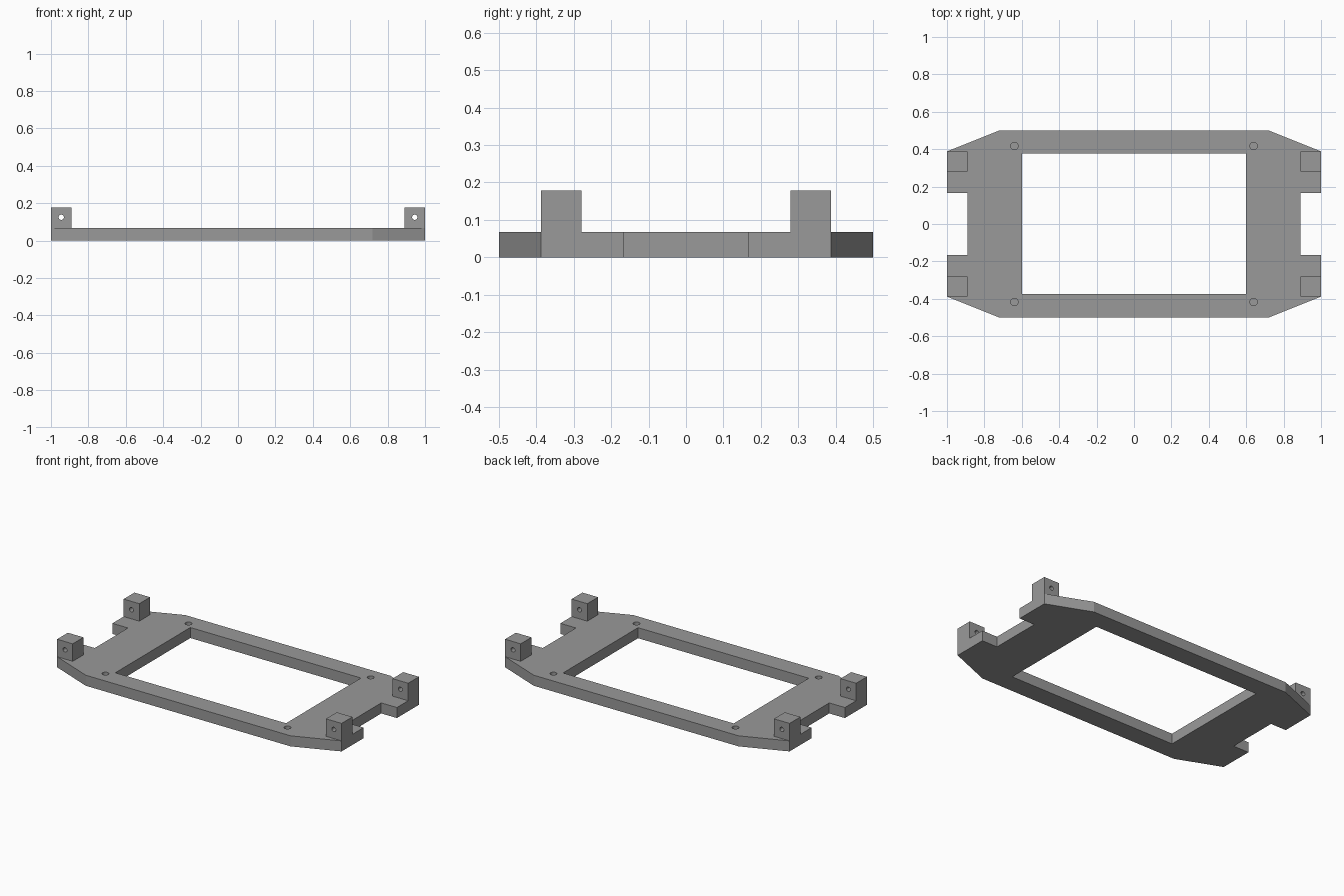
import bpy, bmesh, math
from mathutils import Matrix, Vector

cube = bpy.data.objects.get("Cube")
if cube:
    bpy.data.objects.remove(cube, do_unlink=True)

PLATE_H, POST_TOP = 0.067, 0.178

grey = bpy.data.materials.new("mid_grey")
grey.use_nodes = True
colour = (0.32, 0.32, 0.32, 1)
grey.diffuse_color = colour
grey.node_tree.nodes["Principled BSDF"].inputs["Base Color"].default_value = colour


def add_object(name, bm, helper=False):
    bmesh.ops.recalc_face_normals(bm, faces=bm.faces)
    mesh = bpy.data.meshes.new(name)
    bm.to_mesh(mesh)
    bm.free()
    mesh.materials.append(grey)
    obj = bpy.data.objects.new(name, mesh)
    bpy.context.collection.objects.link(obj)
    if helper:
        obj.hide_render = True
        obj.hide_viewport = True
        obj.display_type = 'WIRE'
    return obj


def add_box(bm, low, high):
    low, high = Vector(low), Vector(high)
    matrix = Matrix.Translation((low + high) / 2) @ Matrix.Diagonal((*(high - low), 1))
    bmesh.ops.create_cube(bm, size=1, matrix=matrix)


def add_rod(bm, centre, radius, depth, rotation=Matrix()):
    bmesh.ops.create_cone(bm, cap_ends=True, segments=32, radius1=radius, radius2=radius,
                          depth=depth, matrix=Matrix.Translation(centre) @ rotation)


def cut(obj, cutter):
    mod = obj.modifiers.new("cut", 'BOOLEAN')
    mod.operation = 'DIFFERENCE'
    mod.solver = 'EXACT'
    mod.object = cutter


# Base plate: one quarter of the outline mirrored round, with end notches
quarter = [(0.89, 0.167), (1.0, 0.167), (1.0, 0.388), (0.72, 0.5)]
right_half = [(x, -y) for x, y in reversed(quarter)] + quarter
outline = right_half + [(-x, -y) for x, y in right_half]
bm = bmesh.new()
face = bm.faces.new([bm.verts.new((x, y, 0)) for x, y in outline])
side = bmesh.ops.extrude_face_region(bm, geom=[face])
bmesh.ops.translate(bm, vec=(0, 0, PLATE_H),
                    verts=[v for v in side["geom"] if isinstance(v, bmesh.types.BMVert)])
plate = add_object("base_plate", bm)

# Central opening and four blind screw holes
bm = bmesh.new()
add_box(bm, (-0.6, -0.375, -0.1), (0.6, 0.378, 0.2))
for sx in (-1, 1):
    for sy in (-1, 1):
        add_rod(bm, (sx * 0.64, sy * 0.417, PLATE_H), 0.02, 0.09)
cut(plate, add_object("plate_cutter", bm, helper=True))

# Holes through the posts, front to back
bm = bmesh.new()
for sx in (-1, 1):
    add_rod(bm, (sx * 0.945, 0, 0.125), 0.014, 1.2, Matrix.Rotation(math.pi / 2, 4, 'X'))
post_cutter = add_object("post_hole_cutter", bm, helper=True)

# Corner posts
for sx, side_name in ((-1, "right"), (1, "left")):
    for sy, end_name in ((-1, "front"), (1, "back")):
        bm = bmesh.new()
        xs = sorted((sx * 0.89, sx * 1.0))
        ys = sorted((sy * 0.28, sy * 0.388))
        add_box(bm, (xs[0], ys[0], PLATE_H), (xs[1], ys[1], POST_TOP))
        cut(add_object(f"{end_name}_{side_name}_post", bm), post_cutter)
